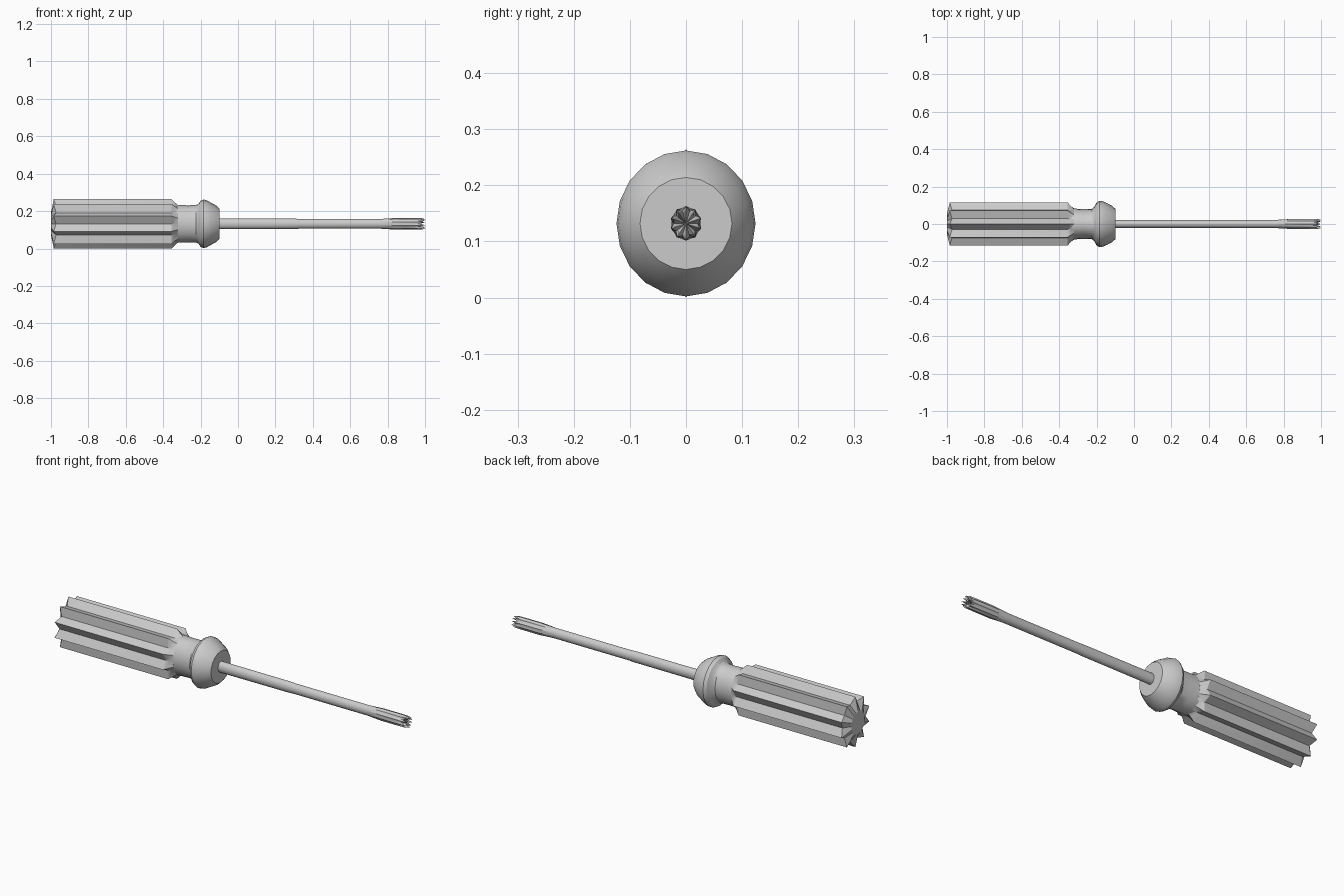
import bpy, bmesh
from math import sin, cos, pi, radians

if "Cube" in bpy.data.objects:
    bpy.data.objects.remove(bpy.data.objects["Cube"])

AXIS_Z = 0.132
SIDES = 20


def loft(name, sections, start=None, end=None):
    """Skin rings along x. Section: (x, ridge ry, ridge rz, valley factor, valley x shift).
    Even vertices are ridges, odd ones valleys; start/end are x of centre cap points."""
    bm = bmesh.new()
    rings = []
    for x, ry, rz, valley, shift in sections:
        ring = []
        for i in range(SIDES):
            a = 2 * pi * i / SIDES
            k, dx = (valley, shift) if i % 2 else (1, 0)
            ring.append(bm.verts.new((x + dx, ry * k * sin(a), AXIS_Z + rz * k * cos(a))))
        rings.append(ring)
    for a, b in zip(rings, rings[1:]):
        for i in range(SIDES):
            j = (i + 1) % SIDES
            bm.faces.new((a[i], a[j], b[j], b[i]))
    for ring, x in ((rings[0], start), (rings[-1], end)):
        if x is None:
            bm.faces.new(ring)
        else:
            c = bm.verts.new((x, 0, AXIS_Z))
            for i in range(SIDES):
                bm.faces.new((c, ring[i], ring[(i + 1) % SIDES]))
    bmesh.ops.recalc_face_normals(bm, faces=bm.faces)
    mesh = bpy.data.meshes.new(name)
    bm.to_mesh(mesh)
    bm.free()
    ob = bpy.data.objects.new(name, mesh)
    bpy.context.collection.objects.link(ob)
    bpy.ops.object.select_all(action='DESELECT')
    ob.select_set(True)
    bpy.context.view_layer.objects.active = ob
    bpy.ops.object.shade_smooth_by_angle(angle=radians(28))
    return ob


# Ten-ridged grip with a slightly domed butt and bevelled front ends
loft("grip", [
    (-1.0, 0.055, 0.06, 1, 0),
    (-0.985, 0.121, 0.132, 0.76, 0.012),
    (-0.355, 0.121, 0.132, 0.76, 0.0),
    (-0.335, 0.098, 0.112, 0.87, 0.0),
    (-0.32, 0.083, 0.100, 1, 0),
])

# Round neck and collar
loft("neck_and_collar", [(x, ry, rz, 1, 0) for x, ry, rz in (
    (-0.345, 0.083, 0.098), (-0.325, 0.083, 0.101), (-0.27, 0.079, 0.099),
    (-0.225, 0.081, 0.100), (-0.212, 0.092, 0.106), (-0.20, 0.115, 0.123),
    (-0.185, 0.124, 0.130), (-0.165, 0.121, 0.125), (-0.145, 0.112, 0.113),
    (-0.12, 0.099, 0.100), (-0.10, 0.082, 0.082))])

# Shaft that swells into the bit, ending in a fluted crown
loft("shaft_and_bit", [
    (-0.14, 0.022, 0.029, 1, 0),
    (0.30, 0.022, 0.028, 1, 0),
    (0.33, 0.022, 0.026, 1, 0),
    (0.76, 0.022, 0.026, 1, 0),
    (0.84, 0.028, 0.031, 0.92, 0),
    (0.94, 0.028, 0.031, 0.84, 0),
    (0.985, 0.028, 0.030, 0.78, -0.012),
    (1.0, 0.023, 0.025, 0.78, -0.03),
], end=0.965)
